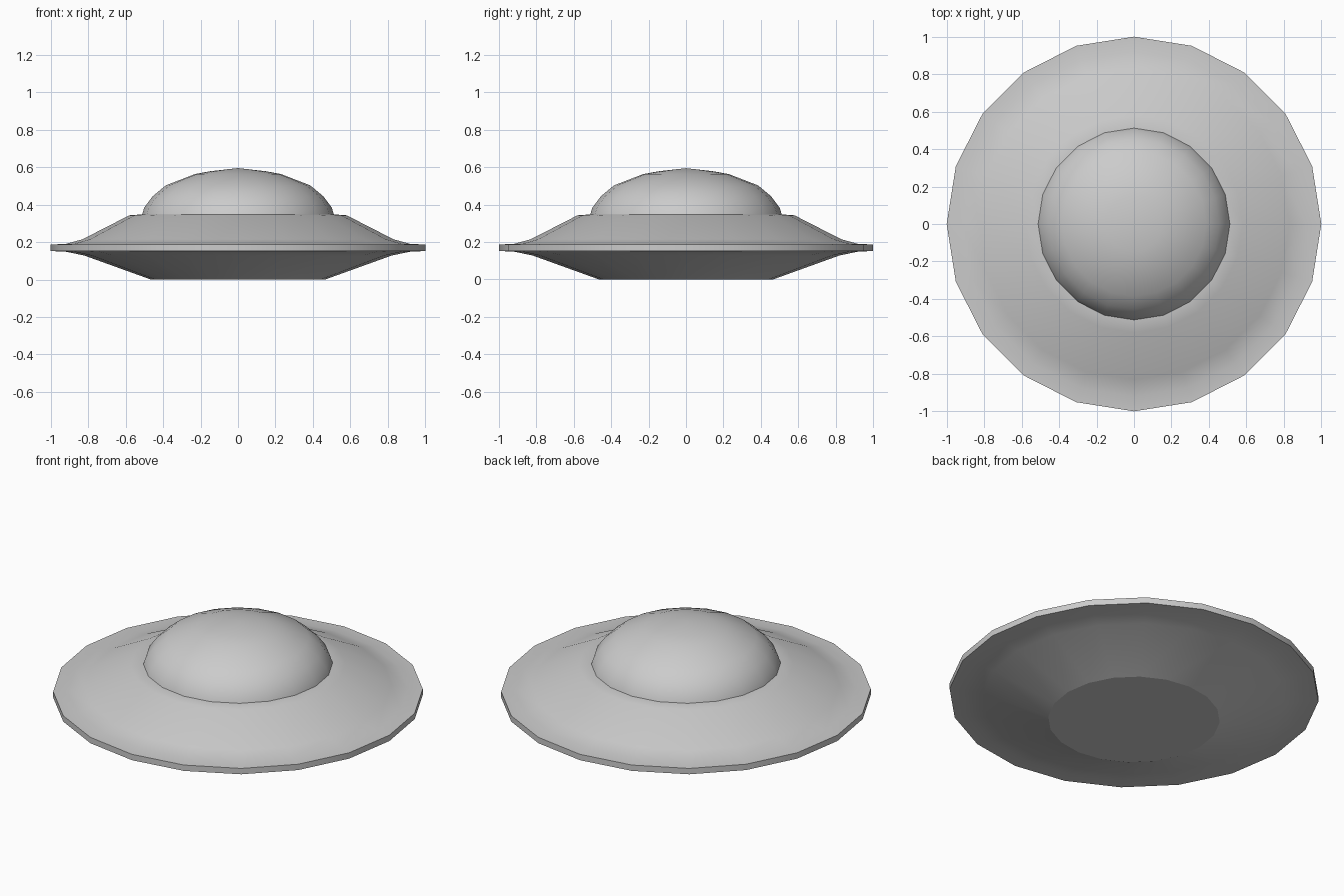
import bpy, bmesh, math

if "Cube" in bpy.data.objects:
    bpy.data.objects.remove(bpy.data.objects["Cube"])

SIDES = 20


def lathe(name, profile, angle):
    """Spin a (radius, height) profile around z; a radius of 0 makes a pole."""
    bm = bmesh.new()
    rings = []
    for r, z in profile:
        if r == 0:
            rings.append([bm.verts.new((0, 0, z))] * SIDES)
        else:
            rings.append([bm.verts.new((r * math.cos(math.tau * i / SIDES),
                                        r * math.sin(math.tau * i / SIDES), z))
                          for i in range(SIDES)])
    for low, high in zip(rings, rings[1:]):
        for i in range(SIDES):
            j = (i + 1) % SIDES
            corners = [low[i], low[j], high[j], high[i]]
            bm.faces.new(list(dict.fromkeys(corners)))
    mesh = bpy.data.meshes.new(name)
    bm.to_mesh(mesh)
    bm.free()
    obj = bpy.data.objects.new(name, mesh)
    bpy.context.collection.objects.link(obj)
    bpy.ops.object.select_all(action='DESELECT')
    obj.select_set(True)
    bpy.context.view_layer.objects.active = obj
    bpy.ops.object.shade_smooth_by_angle(angle=math.radians(angle))
    return obj


# Flat disc underneath
lathe("base_plate", [(0, 0.0), (0.465, 0.005)][:1] + [(0.465, 0.0)], 30).data.flip_normals()

# Saucer hull: sloping belly, thin faceted rim, curved upper deck and dome ledge
lathe("saucer_hull", [(0.465, 0.0), (0.82, 0.128), (0.92, 0.149), (1.0, 0.152),
                      (1.0, 0.187), (0.92, 0.190), (0.83, 0.215), (0.58, 0.343),
                      (0.51, 0.348)], 40)

# Domed canopy
lathe("canopy_dome", [(0.513, 0.345), (0.50, 0.385), (0.455, 0.445), (0.385, 0.503),
                      (0.23, 0.563), (0.15, 0.578), (0, 0.595)], 50)
